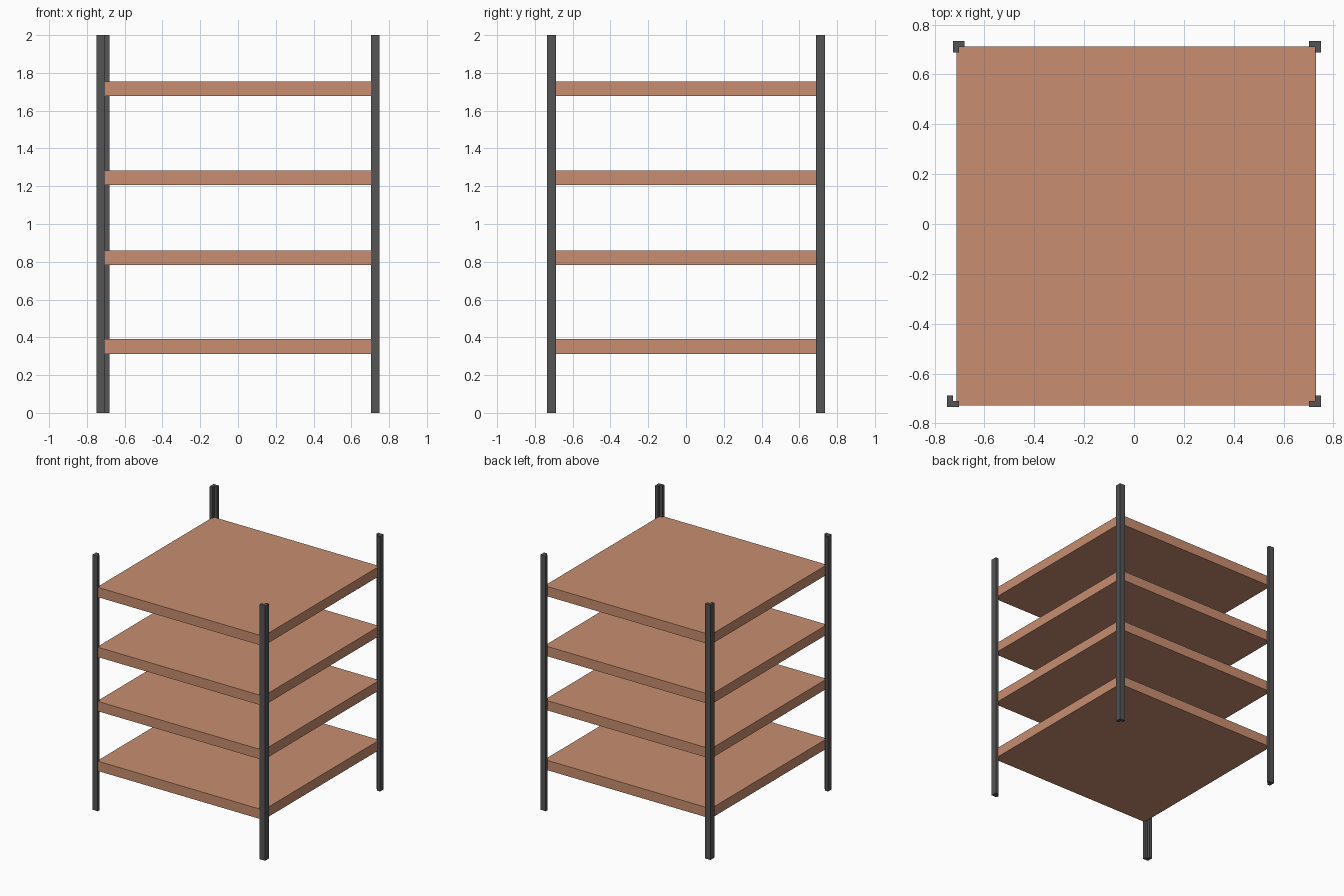
import bpy, bmesh

if "Cube" in bpy.data.objects:
    bpy.data.objects.remove(bpy.data.objects["Cube"])


def material(name, rgb):
    m = bpy.data.materials.new(name)
    m.diffuse_color = (*rgb, 1)
    m.use_nodes = True
    m.node_tree.nodes["Principled BSDF"].inputs["Base Color"].default_value = m.diffuse_color
    return m


def extrude_profile(name, points, z0, z1, mat):
    """Closed prism from a 2D outline."""
    bm = bmesh.new()
    face = bm.faces.new([bm.verts.new((x, y, z0)) for x, y in points])
    out = bmesh.ops.extrude_face_region(bm, geom=[face])
    top = [v for v in out["geom"] if isinstance(v, bmesh.types.BMVert)]
    bmesh.ops.translate(bm, verts=top, vec=(0, 0, z1 - z0))
    bmesh.ops.recalc_face_normals(bm, faces=bm.faces)
    mesh = bpy.data.meshes.new(name)
    bm.to_mesh(mesh)
    bm.free()
    mesh.materials.append(mat)
    obj = bpy.data.objects.new(name, mesh)
    bpy.context.collection.objects.link(obj)
    return obj


metal = material("dark_metal", (0.09, 0.09, 0.09))
wood = material("wood", (0.58, 0.27, 0.16))

# Corner posts: L-shaped angle sections, open side facing the shelf centre
SIZE, WALL = 0.047, 0.024
posts = {
    "front_left_post": (-0.75, -0.735),
    "front_right_post": (0.75, -0.735),
    "back_left_post": (-0.727, 0.735),
    "back_right_post": (0.75, 0.735),
}
angle = [(0, 0), (SIZE, 0), (SIZE, WALL), (WALL, WALL), (WALL, SIZE), (0, SIZE)]
for name, (cx, cy) in posts.items():
    sx = -1 if cx > 0 else 1
    sy = -1 if cy > 0 else 1
    extrude_profile(name, [(cx + sx * x, cy + sy * y) for x, y in angle], 0, 2, metal)

# Shelf boards
x0, x1, y0, y1 = -0.713, 0.73, -0.729, 0.712
board = [(x0, y0), (x1, y0), (x1, y1), (x0, y1)]
for i, z in enumerate((0.313, 0.782, 1.207, 1.677)):
    extrude_profile(f"shelf_{i + 1}", board, z, z + 0.077, wood)
